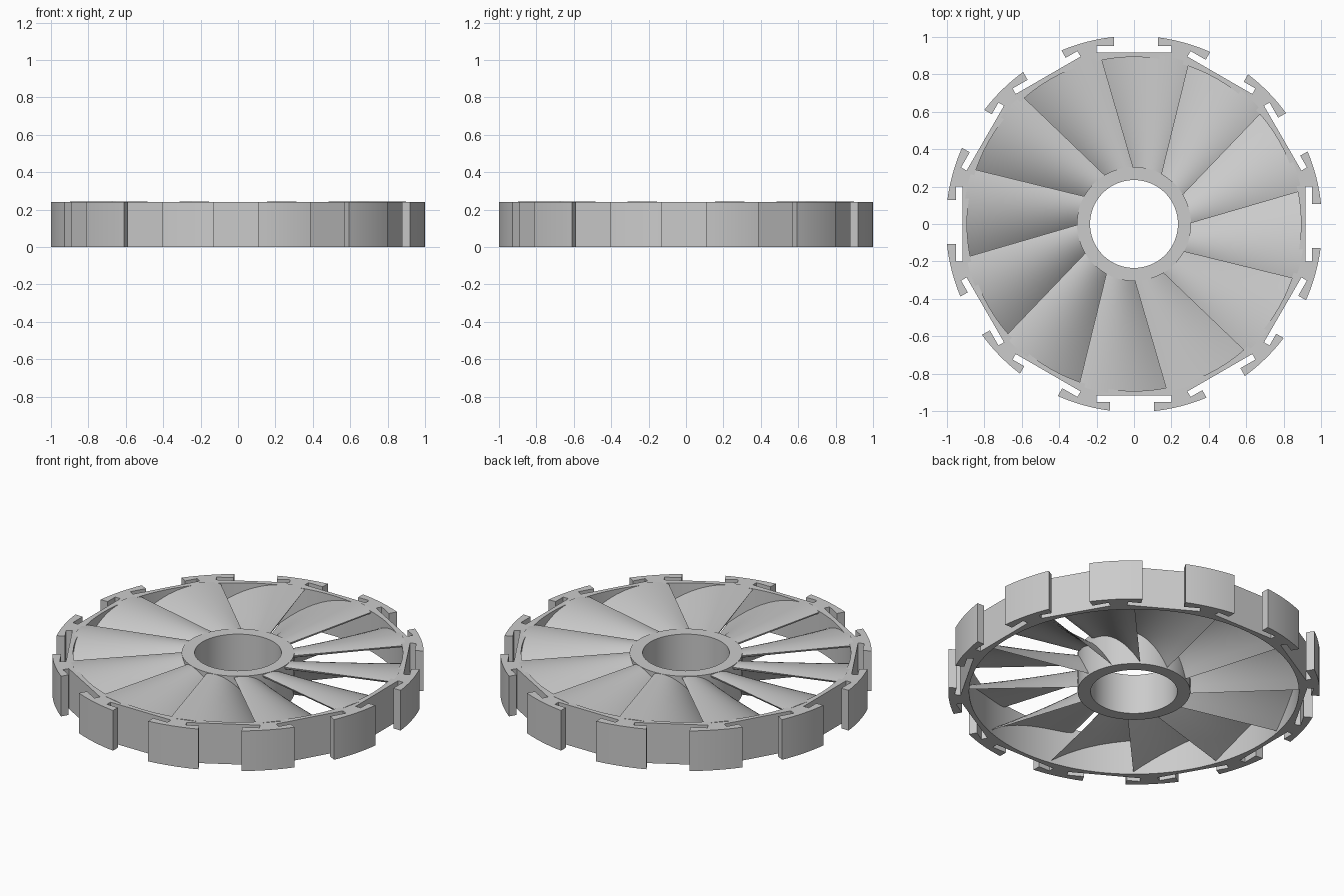
import bpy, bmesh, math
from math import radians, sin, cos, pi
from mathutils import Vector

if "Cube" in bpy.data.objects:
    bpy.data.objects.remove(bpy.data.objects["Cube"])

N = 12          # sectors
H = 0.24        # wheel height
R = 1.006       # outer tab radius

grey = bpy.data.materials.new("plain grey")
grey.diffuse_color = (0.6, 0.6, 0.6, 1)
grey.use_nodes = True
grey.node_tree.nodes["Principled BSDF"].inputs["Base Color"].default_value = grey.diffuse_color


def circle(r, n=96):
    return [(r * cos(2 * pi * i / n), r * sin(2 * pi * i / n)) for i in range(n)]


def finish(ob):
    bpy.ops.object.select_all(action='DESELECT')
    ob.select_set(True)
    bpy.context.view_layer.objects.active = ob
    if ob.type == 'CURVE':
        bpy.ops.object.convert(target='MESH')
    ob = bpy.context.object
    ob.data.materials.clear()
    ob.data.materials.append(grey)
    bpy.ops.object.shade_smooth_by_angle(angle=radians(25))


def extruded(name, outlines):
    """Filled flat outline (with holes) extruded to the wheel height."""
    cu = bpy.data.curves.new(name, 'CURVE')
    cu.dimensions = '2D'
    cu.fill_mode = 'BOTH'
    cu.extrude = H / 2
    for pts in outlines:
        sp = cu.splines.new('POLY')
        sp.points.add(len(pts) - 1)
        for p, (x, y) in zip(sp.points, pts):
            p.co = (x, y, H / 2, 1)
        sp.use_cyclic_u = True
    ob = bpy.data.objects.new(name, cu)
    bpy.context.collection.objects.link(ob)
    finish(ob)


# Rim: twelve flats, each with a T-shaped slot that leaves hooked tabs between
flat, lip, half = 0.918, 0.952, 0.2
lo, hi = -0.128, 0.107
a0, a1 = math.asin(hi / R), radians(30) + math.asin(lo / R)
outline = []
for k in range(N):
    sector = [(lip, lo), (lip, -half), (flat, -half), (flat, half), (lip, half), (lip, hi)]
    sector += [(R * cos(a0 + (a1 - a0) * i / 8), R * sin(a0 + (a1 - a0) * i / 8)) for i in range(9)]
    c, s = cos(2 * pi * k / N), sin(2 * pi * k / N)
    outline += [(x * c - y * s, x * s + y * c) for x, y in sector]
extruded("slotted_rim", [outline, circle(0.893)])

# Hub ring
extruded("hub", [circle(0.305), circle(0.235)])

# Fan blades: overlapping cambered sections lofted from the hub to the rim
start, end = Vector((0.298, 0.003)), Vector((0.896, 0.177))
HUB_CHORD, RIM_CHORD = radians(56), radians(39)
SEC, SPAN = 18, 10


def blade_height(s):
    return 0.236 + 0.1 * s - 0.322 * s * s


bm = bmesh.new()
for k in range(N):
    rows = []
    for j in range(SPAN + 1):
        t = j / SPAN
        p = start.lerp(end, t)
        r, a = p.length, math.atan2(p.y, p.x) + 2 * pi * k / N
        # Sweep angle that keeps the lower edge close to straight
        u = 1 - (1 - t) * start.length / r
        chord = HUB_CHORD + (RIM_CHORD - HUB_CHORD) * u
        upper, lower = [], []
        for i in range(SEC + 1):
            s = (i / SEC) ** 1.5
            ang = a + chord * s
            z = blade_height(s) - 0.005 * (1 - t)
            thick = 0.13 * (math.sqrt(s) - s)
            upper.append((r * cos(ang), r * sin(ang), z))
            if 0 < i < SEC:
                lower.append((r * cos(ang), r * sin(ang), max(z - thick, 0.003)))
        rows.append([bm.verts.new(v) for v in upper + lower[::-1]])
    n = len(rows[0])
    for ra, rb in zip(rows, rows[1:]):
        for i in range(n):
            bm.faces.new((ra[i], ra[(i + 1) % n], rb[(i + 1) % n], rb[i]))
    bm.faces.new(rows[0])
    bm.faces.new(rows[-1])
bmesh.ops.recalc_face_normals(bm, faces=bm.faces)
me = bpy.data.meshes.new("fan_blades")
bm.to_mesh(me)
bm.free()
blades = bpy.data.objects.new("fan_blades", me)
bpy.context.collection.objects.link(blades)
finish(blades)
